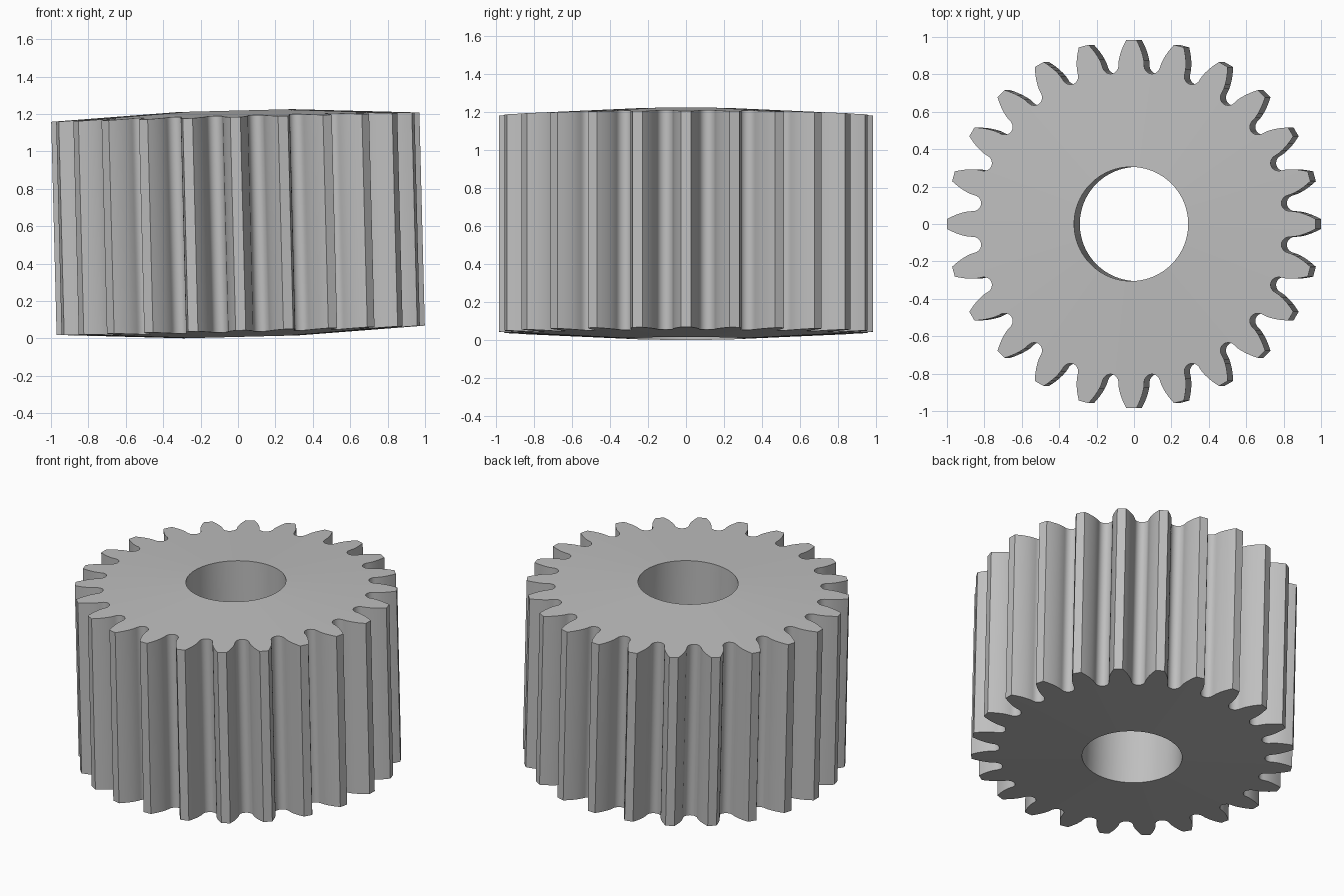
import bpy
import bmesh
import math

cube = bpy.data.objects.get("Cube")
if cube:
    bpy.data.objects.remove(cube, do_unlink=True)

TEETH = 24
TIP, ROOT, BORE = 0.985, 0.81, 0.305       # radii
RIM_HALF, HUB_HALF = 0.57, 0.605           # half thickness at tooth tips and at bore
TILT = math.radians(-1.45)
PITCH = TIP * TEETH / (TEETH + 2)
BASE = PITCH * math.cos(math.radians(20))  # involute base circle


def involute(r):
    a = math.acos(min(1.0, BASE / r))
    return math.tan(a) - a


def half_angle(r):
    """Half the angle covered by a tooth at radius r."""
    return math.pi / (2 * TEETH) + involute(PITCH) - involute(r)


def tooth_profile():
    """(radius, angle) from the middle of one gap to just before the next."""
    half = math.pi / TEETH
    gap = half - half_angle(BASE)
    side = []
    for i in range(7):                     # rounded root
        t = math.pi / 2 * i / 6
        side.append((BASE - (BASE - ROOT) * math.cos(t), -half + gap * math.sin(t)))
    for i in range(1, 7):                  # involute flank
        r = BASE + (TIP - BASE) * i / 6
        side.append((r, -half_angle(r)))
    return side + [(r, -a) for r, a in reversed(side[1:])]


def face_height(r):
    """Both end faces rise gently from the rim to the bore."""
    return HUB_HALF + (RIM_HALF - HUB_HALF) * (r - BORE) / (TIP - BORE)


steel = bpy.data.materials.new("steel_grey")
steel.use_nodes = True
steel.diffuse_color = (0.52, 0.52, 0.52, 1)
steel.node_tree.nodes["Principled BSDF"].inputs["Base Color"].default_value = (0.52, 0.52, 0.52, 1)

# Toothed outline, paired with a bore ring at the same angles
outline = [(r, a + math.tau * k / TEETH) for k in range(TEETH) for r, a in tooth_profile()]
bore = [(BORE, a) for r, a in outline]

bm = bmesh.new()


def ring(points, sign):
    return [bm.verts.new((r * math.cos(a), r * math.sin(a), sign * face_height(r)))
            for r, a in points]


# Closed loop of strips: outer side, top, bore wall, bottom
loops = [ring(outline, -1), ring(outline, 1), ring(bore, 1), ring(bore, -1)]
count = len(outline)
for k in range(4):
    low, high = loops[k], loops[(k + 1) % 4]
    for i in range(count):
        j = (i + 1) % count
        bm.faces.new((low[i], low[j], high[j], high[i]))
bmesh.ops.recalc_face_normals(bm, faces=bm.faces)

mesh = bpy.data.meshes.new("gear")
bm.to_mesh(mesh)
bm.free()
mesh.materials.append(steel)
gear = bpy.data.objects.new("gear", mesh)
bpy.context.collection.objects.link(gear)
gear.rotation_euler.y = TILT
gear.location.z = 0.613

bpy.ops.object.select_all(action="DESELECT")
gear.select_set(True)
bpy.context.view_layer.objects.active = gear
bpy.ops.object.shade_smooth_by_angle(angle=math.radians(30))
